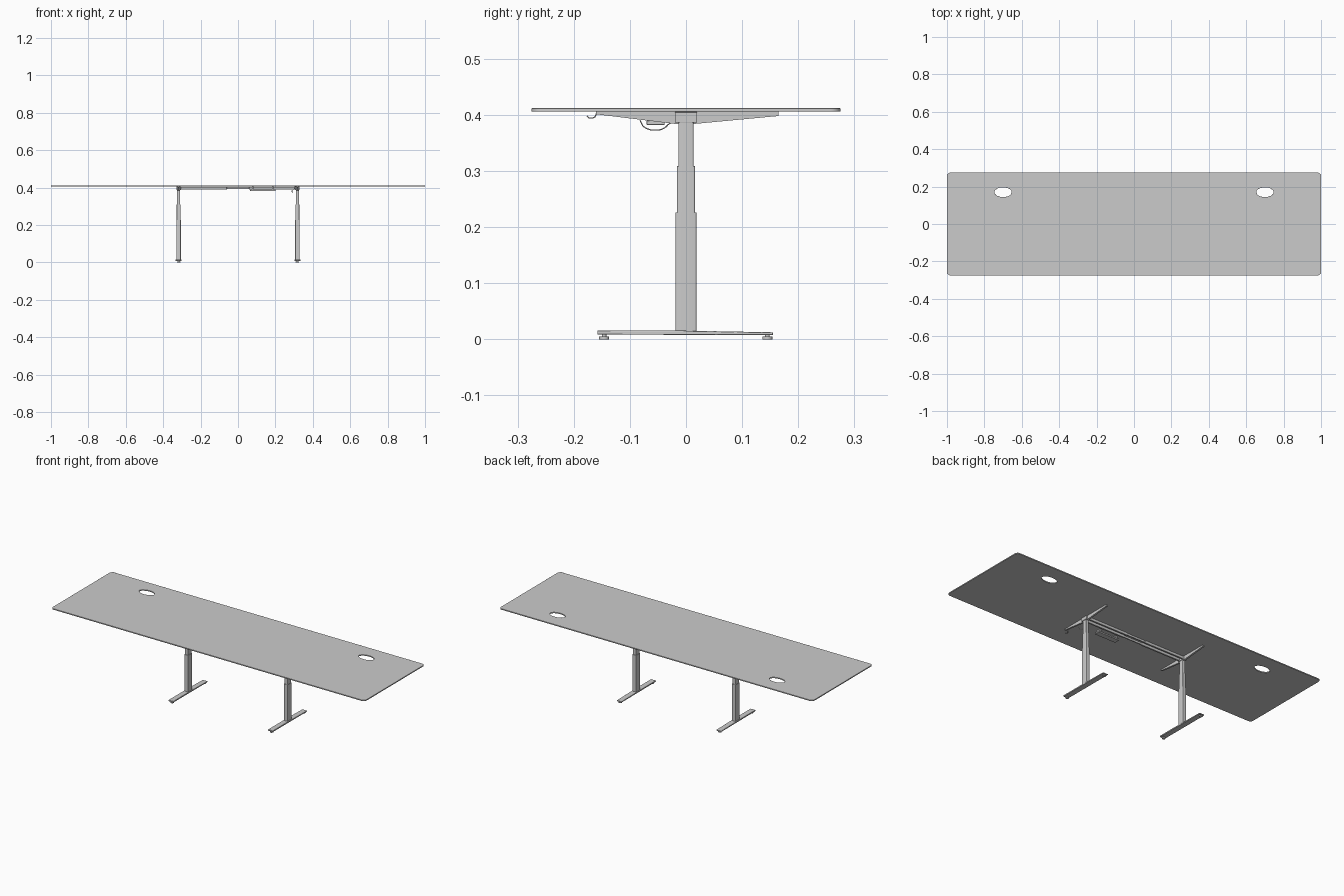
import bpy, bmesh
from math import sin, cos, pi, radians
from mathutils import Matrix

if "Cube" in bpy.data.objects:
    bpy.data.objects.remove(bpy.data.objects["Cube"])


def finish(name, bm, bevel=0.0, segs=2):
    bmesh.ops.remove_doubles(bm, verts=bm.verts, dist=1e-5)
    bmesh.ops.recalc_face_normals(bm, faces=bm.faces)
    me = bpy.data.meshes.new(name)
    bm.to_mesh(me)
    bm.free()
    ob = bpy.data.objects.new(name, me)
    bpy.context.collection.objects.link(ob)
    bpy.ops.object.select_all(action='DESELECT')
    bpy.context.view_layer.objects.active = ob
    ob.select_set(True)
    bpy.ops.object.shade_smooth_by_angle(angle=radians(35))
    if bevel:
        b = ob.modifiers.new("bevel", 'BEVEL')
        b.width, b.segments, b.limit_method = bevel, segs, 'ANGLE'
    return ob


def box(name, x, y, z, bevel=0.0):
    """Box from (min, max) ranges."""
    bm = bmesh.new()
    bmesh.ops.create_cube(bm, size=1)
    for v in bm.verts:
        for i, r in enumerate((x, y, z)):
            v.co[i] = r[0] if v.co[i] < 0 else r[1]
    return finish(name, bm, bevel)


def prism(name, pts, to3d, lo, hi, bevel=0.0):
    """Extrude a 2D outline between lo and hi."""
    bm = bmesh.new()
    f = bm.faces.new([bm.verts.new(to3d(a, b, lo)) for a, b in pts])
    ext = bmesh.ops.extrude_face_region(bm, geom=[f])['geom']
    shift = to3d(0, 0, hi - lo)
    bmesh.ops.translate(bm, vec=shift, verts=[g for g in ext if isinstance(g, bmesh.types.BMVert)])
    return finish(name, bm, bevel)


def round_rect(hx, hy, r, n=6):
    out = []
    for k, (sx, sy) in enumerate(((1, 1), (-1, 1), (-1, -1), (1, -1))):
        for i in range(n + 1):
            a = (k + i / n) * pi / 2
            out.append((sx * (hx - r) + r * cos(a), sy * (hy - r) + r * sin(a)))
    return out


def cable(name, pts, radius):
    cu = bpy.data.curves.new(name, 'CURVE')
    cu.dimensions, cu.bevel_depth, cu.bevel_resolution = '3D', radius, 2
    cu.use_fill_caps = True
    sp = cu.splines.new('BEZIER')
    sp.bezier_points.add(len(pts) - 1)
    for p, co in zip(sp.bezier_points, pts):
        p.co = co
        p.handle_left_type = p.handle_right_type = 'AUTO'
    ob = bpy.data.objects.new(name, cu)
    bpy.context.collection.objects.link(ob)


# Tabletop: rounded outline with two oval cable holes
cu = bpy.data.curves.new("outline", 'CURVE')
cu.dimensions, cu.fill_mode, cu.extrude = '2D', 'BOTH', 0.003
loops = [round_rect(1.0, 0.275, 0.018)]
for s in (-1, 1):
    loops.append([(s * 0.7 + 0.046 * cos(i * pi / 20), 0.17 + 0.026 * sin(i * pi / 20)) for i in range(40)])
for pts in loops:
    sp = cu.splines.new('POLY')
    sp.points.add(len(pts) - 1)
    for p, (a, b) in zip(sp.points, pts):
        p.co = (a, b, 0, 1)
    sp.use_cyclic_u = True
helper = bpy.data.objects.new("outline_helper", cu)
bpy.context.collection.objects.link(helper)
me = bpy.data.meshes.new_from_object(helper.evaluated_get(bpy.context.evaluated_depsgraph_get()))
bpy.data.objects.remove(helper)
bm = bmesh.new()
bm.from_mesh(me)
bmesh.ops.translate(bm, vec=(0, 0, 0.409), verts=bm.verts)
finish("tabletop", bm, 0.001)

for side, sx in (("left", -1), ("right", 1)):
    cx = sx * 0.3175
    flat = lambda a, b, c: (a, b, c)

    # Telescopic column, three stages
    for stage, hx, hy, lo, hi in (("lower", 0.0118, 0.0185, 0.014, 0.226),
                                  ("middle", 0.0100, 0.0160, 0.22, 0.309),
                                  ("upper", 0.0085, 0.0135, 0.30, 0.404)):
        col = prism(f"{side}_column_{stage}", round_rect(hx, hy, 0.003, 4), flat, lo, hi)
        col.data.transform(Matrix.Translation((cx, 0, 0)))

    # Foot bar with lightly raised ends, and levelling pads
    foot = [(-0.158, 0.0085), (0.155, 0.0075), (0.155, 0.0125),
            (0.02, 0.015), (-0.02, 0.0155), (-0.158, 0.0155)]
    ob = prism(f"{side}_foot", foot, lambda a, b, c: (c, a, b), -0.0155, 0.0155, 0.0012)
    ob.data.transform(Matrix.Translation((cx, 0, 0)))
    for end, py in (("front", -0.146), ("back", 0.145)):
        bm = bmesh.new()
        for r, lo, hi in ((0.009, 0.0, 0.005), (0.004, 0.004, 0.0095)):
            bmesh.ops.create_cone(bm, cap_ends=True, segments=20, radius1=r, radius2=r, depth=hi - lo,
                                  matrix=Matrix.Translation((cx, py, (lo + hi) / 2)))
        finish(f"{side}_{end}_levelling_pad", bm)

    # Tapered support arm under the top
    arm = [(-0.160, 0.406), (-0.160, 0.401), (-0.020, 0.384), (0.016, 0.384),
           (0.165, 0.398), (0.165, 0.406)]
    ob = prism(f"{side}_support_arm", arm, lambda a, b, c: (c, a, b), -0.005, 0.005)
    ob.data.transform(Matrix.Translation((cx, 0, 0)))

    # Head bracket joining column, arm and rails
    box(f"{side}_head_bracket", (cx - 0.0115, cx + 0.0115), (-0.02, 0.02), (0.386, 0.405), 0.001)

    # Outer sliding rails
    for end, sy in (("front", -1), ("back", 1)):
        xs = sorted((sx * 0.06, sx * 0.312))
        ys = sorted((sy * 0.009, sy * 0.018))
        box(f"{side}_{end}_outer_rail", xs, ys, (0.390, 0.404), 0.0006)

# Inner rails linking both sides
for end, sy in (("front", -1), ("back", 1)):
    ys = sorted((sy * 0.0105, sy * 0.0165))
    box(f"{end}_inner_rail", (-0.21, 0.21), ys, (0.392, 0.4025))

# Control box with its mounting tabs
box("control_box", (0.065, 0.20), (-0.070, -0.038), (0.382, 0.390), 0.001)
for i, x in enumerate((0.08, 0.185)):
    box(f"control_box_tab_{i + 1}", (x - 0.004, x + 0.004), (-0.064, -0.044), (0.389, 0.4065))

# Hanging power cable and small front hook
cable("power_cable", [(0.295, -0.082, 0.390), (0.293, -0.074, 0.378), (0.29, -0.05, 0.373),
                      (0.288, -0.038, 0.377), (0.287, -0.03, 0.384), (0.30, -0.016, 0.388)], 0.001)
cable("front_hook", [(0.30, -0.177, 0.398), (0.30, -0.172, 0.3945), (0.30, -0.163, 0.396),
                     (0.303, -0.159, 0.403), (0.308, -0.150, 0.4045)], 0.001)
